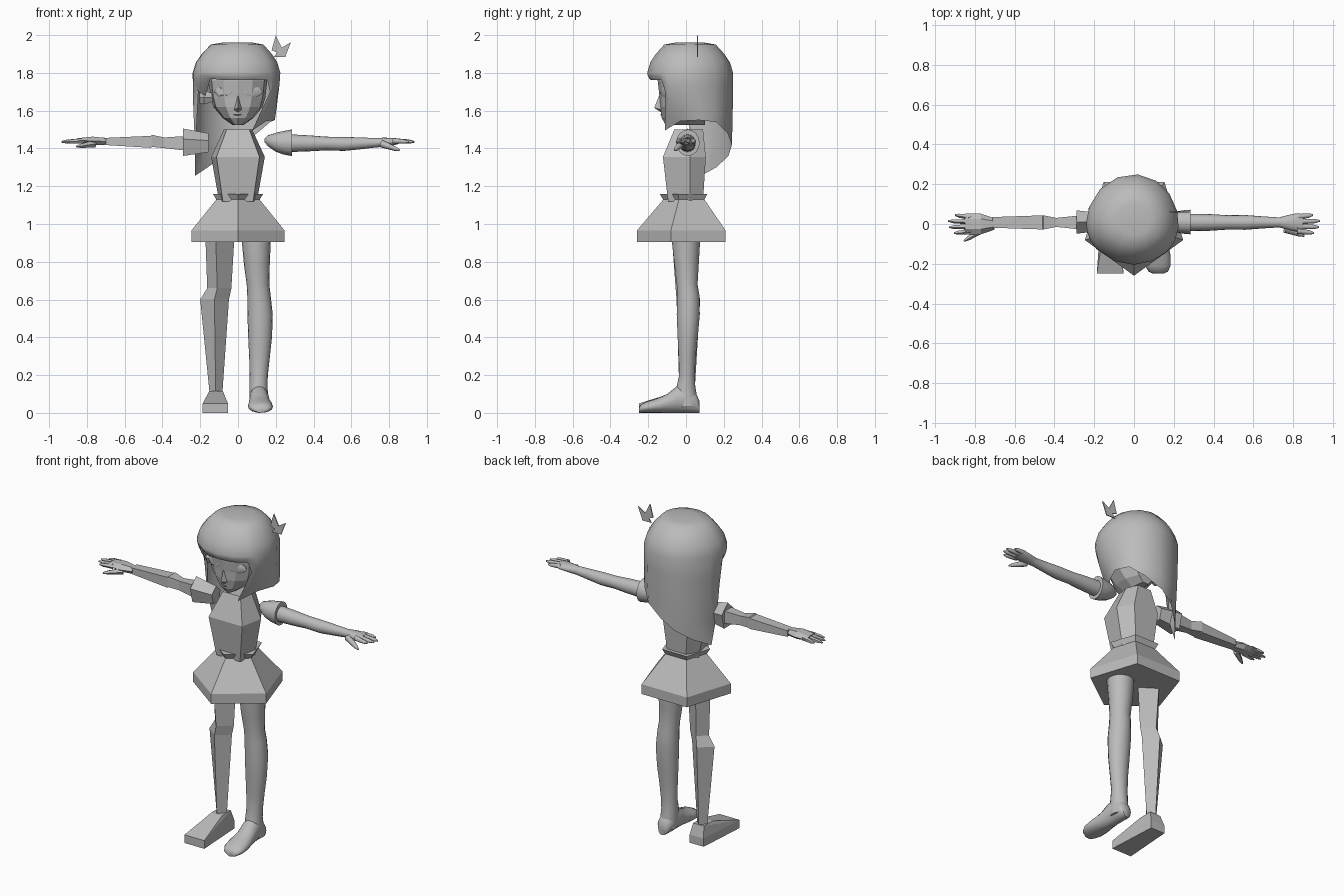
import bpy, bmesh, math
from mathutils import Vector as V

grey = bpy.data.materials.new("plain grey")
grey.diffuse_color = (0.5, 0.5, 0.5, 1)


def finish(name, bm, smooth=False):
    bmesh.ops.recalc_face_normals(bm, faces=bm.faces)
    me = bpy.data.meshes.new(name)
    bm.to_mesh(me)
    bm.free()
    ob = bpy.data.objects.new(name, me)
    bpy.context.collection.objects.link(ob)
    me.materials.append(grey)
    if smooth:
        bpy.ops.object.select_all(action='DESELECT')
        ob.select_set(True)
        bpy.context.view_layer.objects.active = ob
        bpy.ops.object.shade_smooth_by_angle(angle=math.radians(50))
    return ob


def loft(name, rings, smooth=False, caps=(True, True)):
    """Skin a list of closed rings with equal point counts."""
    bm = bmesh.new()
    rows = [[bm.verts.new(p) for p in r] for r in rings]
    n = len(rows[0])
    for a, b in zip(rows, rows[1:]):
        for i in range(n):
            j = (i + 1) % n
            bm.faces.new((a[i], a[j], b[j], b[i]))
    if caps[0]:
        bm.faces.new(rows[0])
    if caps[1]:
        bm.faces.new(rows[-1])
    return finish(name, bm, smooth)


def ring(axis, at, c1, c2, r1, r2, n, phase=0):
    """Ellipse across an axis; c1, c2, r1, r2 are in the other two axes."""
    out = []
    for i in range(n):
        a = phase + 2 * math.pi * i / n
        p = [c1 + r1 * math.cos(a), c2 + r2 * math.sin(a)]
        p.insert("xyz".index(axis), at)
        out.append(V(p))
    return out


def hull(name, pts, smooth=False):
    bm = bmesh.new()
    for p in pts:
        bm.verts.new(p)
    bmesh.ops.convex_hull(bm, input=bm.verts)
    return finish(name, bm, smooth)


def spike(name, a, b, ra, rb, n, smooth):
    """Tapered finger between two points."""
    a, b = V(a), V(b)
    q = (b - a).to_track_quat('Z', 'Y')
    rows = []
    for t, r in ((0, ra), (.75, rb), (1, rb * .4)):
        rows.append([a.lerp(b, t) + q @ V((r * math.cos(k * 2 * math.pi / n),
                     r * math.sin(k * 2 * math.pi / n), 0)) for k in range(n)])
    return loft(name, rows, smooth)


# skirt and belt: five-sided
D = -math.pi / 2
loft("skirt", [ring('z', z, 0, 0, r, r, 5, D) for z, r in
               ((1.13, .12), (.965, .26), (.905, .26))])
loft("belt", [ring('z', z, 0, 0, r, r, 5, D) for z, r in ((1.12, .115), (1.16, .14))])

# torso
rows = []
for z, w, f, b in ((1.12, .10, -.095, .09), (1.355, .142, -.122, .105), (1.5, .075, -.062, .09)):
    rows.append([V((w * x, y, z)) for x, y in
                 ((-.8, f), (.8, f), (1, .02), (.6, b), (-.6, b), (-1, .02))])
loft("torso", rows)

# smooth leg and foot
loft("smooth_leg", [ring('z', z, x, y, rx, ry, 18) for z, x, y, rx, ry in (
    (1.0, .10, 0, .078, .078), (.9, .097, 0, .076, .075), (.78, .1, .003, .068, .065),
    (.68, .106, .006, .06, .056), (.62, .111, .012, .062, .06), (.52, .117, .012, .067, .062),
    (.4, .117, .009, .063, .054), (.3, .114, .006, .055, .046), (.2, .11, .005, .048, .042),
    (.14, .108, .0, .048, .05), (.08, .11, .0, .05, .06), (.03, .112, .01, .05, .055))], True)
loft("smooth_foot", [ring('y', y, x, h / 2, w, h / 2, 16) for y, x, w, h in (
    (.072, .112, .025, .06), (.055, .111, .042, .1), (0, .11, .05, .15), (-.05, .112, .052, .14),
    (-.1, .115, .057, .1), (-.16, .118, .066, .075), (-.21, .12, .064, .06),
    (-.24, .122, .048, .045), (-.25, .122, .025, .025))], True)

# faceted leg and foot
rows = []
for z, l, r, c, f, b in ((1.0, -.175, -.015, -.12, -.08, .08), (.66, -.163, -.035, -.11, -.055, .06),
                         (.6, -.2, -.048, -.125, -.05, .075), (.1, -.15, -.083, -.118, -.035, .045)):
    rows.append([V((l, .01, z)), V((c, f, z)), V((r, .01, z)), V((c, b, z))])
loft("faceted_leg", rows)
hull("faceted_foot", [(x, y, z) for xs, y, z in (
    ((-.187, -.053), -.25, 0), ((-.187, -.053), -.25, .05), ((-.152, -.08), -.04, .115),
    ((-.152, -.08), .045, .115), ((-.165, -.07), .065, 0), ((-.165, -.07), .065, .05))
    for x in xs])

# smooth arm: sleeve and arm
loft("smooth_sleeve", [ring('x', x, .01, z, ry, rz, 16) for x, z, ry, rz in (
    (.14, 1.442, .006, .008), (.16, 1.44, .03, .03), (.2, 1.433, .05, .05),
    (.24, 1.43, .058, .062), (.285, 1.43, .062, .07))], True)
loft("smooth_arm", [ring('x', x, .008, z, ry, rz, 16) for x, z, ry, rz in (
    (.25, 1.428, .044, .048), (.38, 1.427, .042, .042), (.47, 1.426, .036, .036),
    (.56, 1.424, .037, .037), (.65, 1.427, .03, .031), (.73, 1.43, .025, .025),
    (.77, 1.433, .036, .024), (.82, 1.436, .046, .02), (.85, 1.438, .042, .014))], True)

# faceted arm: sleeve, upper arm, elbow and forearm
loft("faceted_sleeve", [ring('x', x, .01, z, r, q, 5, math.pi / 2) for x, z, r, q in (
    (-.155, 1.425, .045, .055), (-.29, 1.425, .062, .08))])
loft("faceted_arm", [ring('x', x, .008, z, r, q, 4, math.pi / 4) for x, z, r, q in (
    (-.27, 1.427, .05, .055), (-.39, 1.43, .032, .04), (-.455, 1.44, .05, .045),
    (-.46, 1.435, .05, .045), (-.71, 1.437, .038, .026))])
loft("faceted_palm", [ring('x', x, .0, z, r, q, 6) for x, z, r, q in (
    (-.7, 1.437, .028, .022), (-.77, 1.44, .052, .026), (-.85, 1.442, .052, .014))])

# fingers and thumbs of both hands
for side, n, label in ((1, 8, "smooth"), (-1, 5, "faceted")):
    for k, (y, tip) in enumerate(((-.035, .905), (-.012, .93), (.012, .935), (.035, .9))):
        spike(f"{label}_finger_{k + 1}", (side * .82, y, 1.44),
              (side * tip, y * 1.3, 1.435), .015, .011, n, side > 0)
    spike(f"{label}_thumb", (side * .76, -.025, 1.425),
          (side * .855, -.06 if side > 0 else -.085, 1.39 if side > 0 else 1.41),
          .02, .012, n, side > 0)

# head
rows = []
for z, f, w in ((1.525, -.108, .03), (1.56, -.128, .08), (1.62, -.138, .13), (1.67, -.14, .145),
                (1.76, -.15, .155), (1.86, -.13, .13)):
    half = [(w * .5, f + .015), (w * .9, f + .06), (w, .02), (w * .6, .1)]
    pts = [(0, f)] + half + [(-x, y) for x, y in reversed(half)]
    rows.append([V((x, y, z)) for x, y in pts])
loft("head", rows)
hull("nose", [(0, -.168, 1.615), (0, -.13, 1.59), (0, -.138, 1.69),
              (.022, -.128, 1.605), (-.022, -.128, 1.605)])
hull("mouth", [(0, -.138, 1.578), (.03, -.122, 1.58), (-.03, -.122, 1.58), (0, -.125, 1.57)])

# eyes: one smooth lens, one faceted diamond
for name, s, n in (("smooth_eye", 1, 16), ("faceted_eye", -1, 6)):
    pts = []
    for dy, k in ((-.006, .7), (0, 1), (.02, .8)):
        for p in ring('y', 0, s * .075, 1.7, .055 * k, .03 * k, n):
            pts.append((p.x, -.132 + dy + abs(p.x) * .3 - .01, p.z))
    hull(name, pts, s > 0)

# ear on the uncovered side
loft("ear", [ring('x', x, y, 1.67, ry, rz, 6) for x, y, ry, rz in (
    (-.13, -.02, .02, .025), (-.18, -.02, .035, .042), (-.205, -.005, .028, .035),
    (-.19, -.01, .014, .018))])

# hair: a dome whose columns fall to a lower edge: angle from front, then x, y, z of the edge
edge = [(0, 0, -.187, 1.762), (25, .085, -.178, 1.762), (48, .155, -.13, 1.762),
        (56, .17, -.11, 1.70), (66, .075, -.112, 1.495), (85, .15, -.03, 1.545),
        (105, .195, .07, 1.55), (128, .17, .16, 1.54), (150, .10, .22, 1.48),
        (175, .0, .243, 1.42), (200, -.08, .225, 1.36), (225, -.16, .16, 1.30),
        (250, -.228, .08, 1.255), (268, -.225, .03, 1.40), (280, -.21, .0, 1.70),
        (295, -.172, -.075, 1.68), (308, -.145, -.135, 1.77), (335, -.085, -.178, 1.762)]


def dome(a, s, z):
    a = math.radians(a)
    rx = .225 if math.sin(a) > 0 else .24
    ry = .205 if math.cos(a) > 0 else .25
    c = .02 * (1 - s)
    return V((rx * s * math.sin(a), c - ry * s * math.cos(a), z))


rows = [[dome(e[0], s, z) for e in edge] for s, z in
        ((.08, 1.962), (.35, 1.96), (.6, 1.95), (.8, 1.9), (.93, 1.855), (1, 1.80))]
for t in (.25, .5, .75, 1):
    row = []
    for a, x, y, z in edge:
        top = dome(a, 1, 1.80)
        k = t ** 2
        row.append(V((top.x + (x - top.x) * k, top.y + (y - top.y) * k, 1.80 + (z - 1.80) * t)))
    rows.append(row)
loft("hair", rows, True, (True, False))

# two thin leaf ornaments on the side of the hair
hull("leaf_1", [(x, y, z) for x, z in ((.2, 1.998), (.178, 1.92), (.232, 1.935), (.215, 1.905))
                for y in (.058, .064)])
hull("leaf_2", [(x, y, z) for x, z in ((.28, 1.962), (.19, 1.885), (.25, 1.885), (.225, 1.93))
                for y in (.058, .064)])
